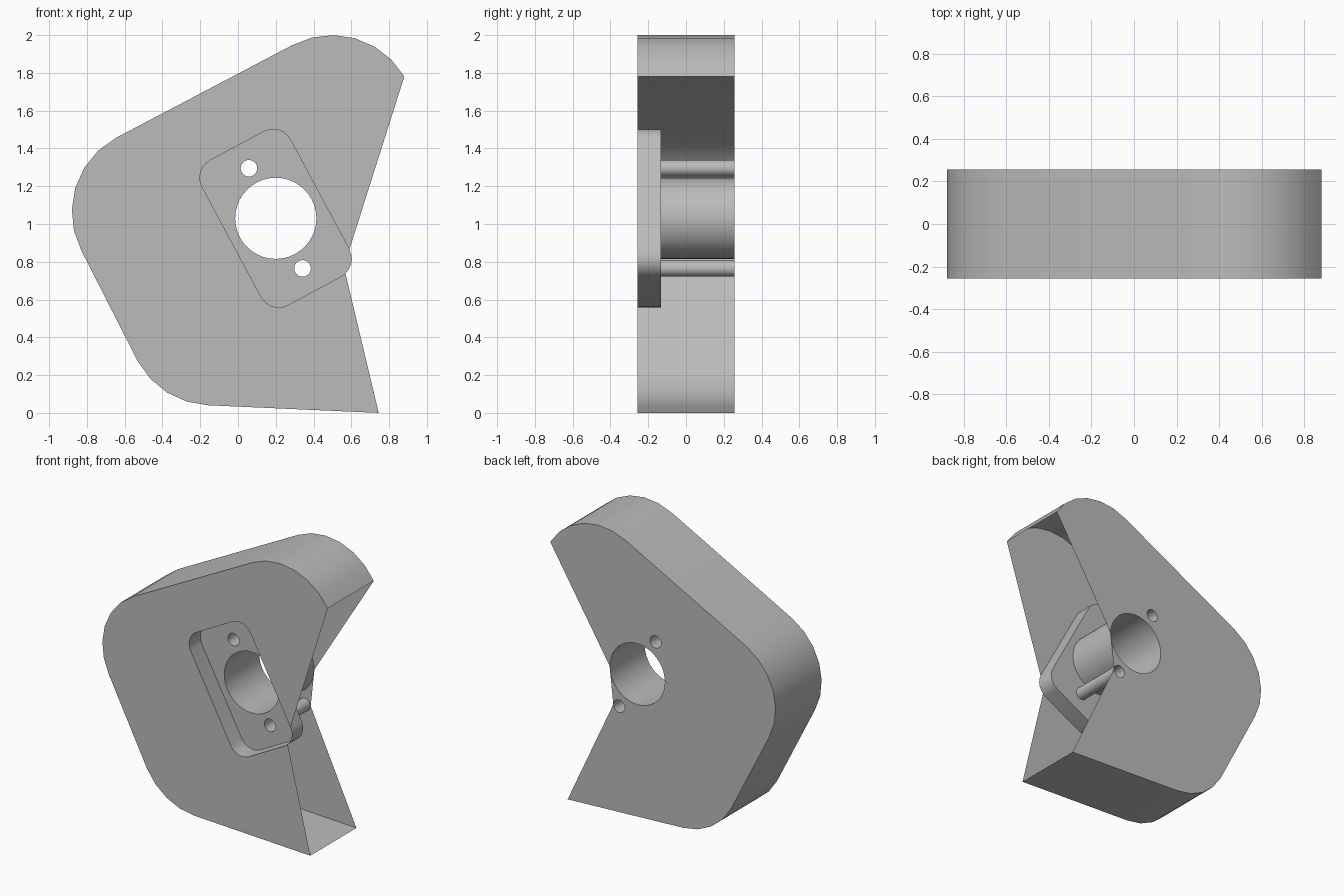
import bpy, bmesh, math
from mathutils import Vector

cube = bpy.data.objects.get("Cube")
if cube:
    bpy.data.objects.remove(cube, do_unlink=True)

FRONT, FLOOR, BACK = -0.257, -0.132, 0.257
TILT = 28.2                      # tilt of the pocket in degrees
CENTRE = Vector((0.2, 1.03))
U = Vector((math.cos(math.radians(TILT)), math.sin(math.radians(TILT))))
V = Vector((-U.y, U.x))

grey = bpy.data.materials.new("plain_grey")
grey.use_nodes = True
colour = (0.5, 0.5, 0.5, 1)
grey.diffuse_color = colour
grey.node_tree.nodes["Principled BSDF"].inputs["Base Color"].default_value = colour


def arc(c, r, start, end, steps):
    angles = [math.radians(start + (end - start) * i / steps) for i in range(steps + 1)]
    return [Vector((c[0] + r * math.cos(a), c[1] + r * math.sin(a))) for a in angles]


def finish(name, bm, smooth=False):
    mesh = bpy.data.meshes.new(name)
    bm.to_mesh(mesh)
    bm.free()
    mesh.materials.append(grey)
    ob = bpy.data.objects.new(name, mesh)
    bpy.context.collection.objects.link(ob)
    if smooth:
        bpy.ops.object.select_all(action='DESELECT')
        ob.select_set(True)
        bpy.context.view_layer.objects.active = ob
        bpy.ops.object.shade_smooth_by_angle(angle=math.radians(30))
    return ob


def flat(name, loops, y, facing):
    """Fill an outline, with optional hole loops, at depth y."""
    bm = bmesh.new()
    edges = []
    for loop in loops:
        vs = [bm.verts.new((p.x, y, p.y)) for p in loop]
        edges += [bm.edges.new((vs[i - 1], vs[i])) for i in range(len(vs))]
    bmesh.ops.triangle_fill(bm, edges=edges, use_beauty=True, normal=(0, facing, 0))
    bm.normal_update()
    for f in bm.faces:
        if f.normal.y * facing < 0:
            f.normal_flip()
    return finish(name, bm)


def wall(name, loop, y0, y1, closed=True, outward=False):
    """Sweep an outline in depth into a thin wall."""
    bm = bmesh.new()
    a = [bm.verts.new((p.x, y0, p.y)) for p in loop]
    b = [bm.verts.new((p.x, y1, p.y)) for p in loop]
    for i in range(0 if closed else 1, len(loop)):
        quad = (a[i - 1], a[i], b[i], b[i - 1])
        bm.faces.new(quad[::-1] if outward else quad)
    return finish(name, bm, True)


# Outline of the body, from the upper tip round to the lower tip
outer = (arc((0.498, 1.556), 0.444, 30.5, 90 + TILT, 6)
         + arc((-0.436, 1.065), 0.444, 90 + TILT, 180 + TILT, 6)
         + arc((-0.14, 0.484), 0.444, 180 + TILT, 267.5, 4)
         + [Vector((0.745, 0))])

# Rounded pocket outline, starting at its lower right corner
pocket = []
for i, (su, sv) in enumerate([(1, -1), (1, 1), (-1, 1), (-1, -1)]):
    c = CENTRE + U * su * 0.16 + V * sv * 0.33
    pocket += arc(c, 0.105, TILT - 90 + 90 * i, TILT + 90 * i, 6)

# Main bore and the two screw holes
bore = arc(CENTRE, 0.215, 0, 360, 40)[:-1]
upper_hole = arc(CENTRE - Vector((0.142, -0.265)), 0.044, 0, 360, 20)[:-1]
lower_hole = arc(CENTRE + Vector((0.142, -0.265)), 0.044, 0, 360, 20)[:-1]
holes = [bore, upper_hole, lower_hole]

# Open shell: front and back skins run in to the pocket and the holes
gap = Vector((0.002, 0))
flat("front_skin", [outer + pocket[1::-1] + pocket[:5:-1]], FRONT, -1)
flat("back_skin", [outer + [lower_hole[0] + gap, bore[0] + gap]] + holes, BACK, 1)
wall("outer_wall", outer, FRONT, BACK, closed=False, outward=True)

# Recessed pocket and its tubes
wall("pocket_wall", pocket, FRONT, FLOOR)
flat("pocket_floor", [pocket] + holes, FLOOR, -1)
for name, ring in zip(("main_bore", "upper_screw_hole", "lower_screw_hole"), holes):
    wall(name, ring, FLOOR, BACK)
